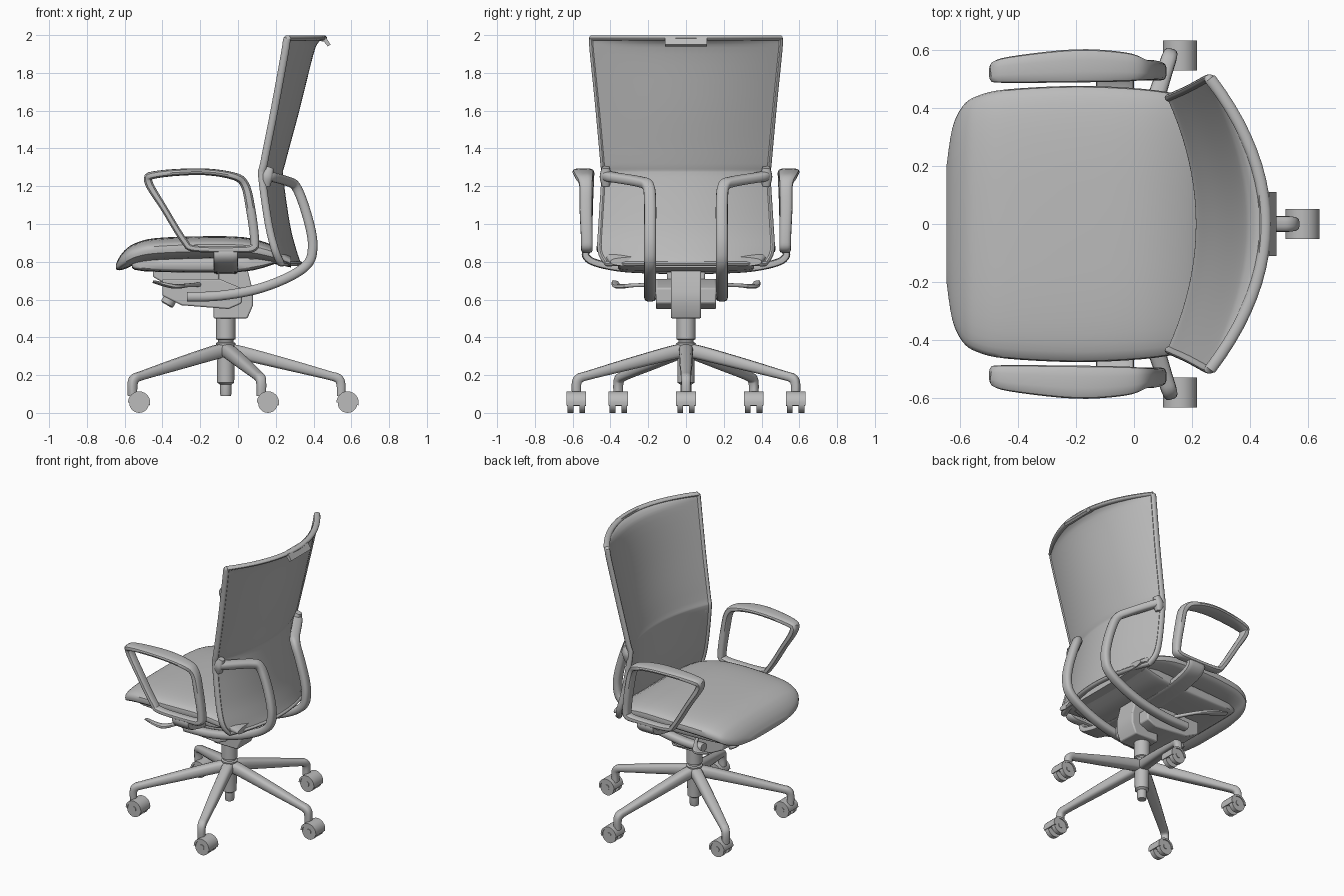
import bpy, bmesh, math
from mathutils import Vector

cube = bpy.data.objects.get("Cube")
if cube:
    bpy.data.objects.remove(cube, do_unlink=True)

grey = bpy.data.materials.new("plain grey")
grey.use_nodes = True
colour = (0.5, 0.5, 0.5, 1)
grey.diffuse_color = colour
for node in grey.node_tree.nodes:
    if node.type == 'BSDF_PRINCIPLED':
        node.inputs["Base Color"].default_value = colour

parts = []
COLUMN = -0.065


def add_object(name, mesh, mirror=False, location=(0, 0, 0)):
    obj = bpy.data.objects.new(name, mesh)
    obj.location = location
    bpy.context.collection.objects.link(obj)
    if mirror:
        mod = obj.modifiers.new("Mirror", 'MIRROR')
        mod.use_axis = (False, True, False)
    parts.append(obj)
    return obj


def finish(bm, name):
    bmesh.ops.recalc_face_normals(bm, faces=bm.faces[:])
    mesh = bpy.data.meshes.new(name)
    bm.to_mesh(mesh)
    bm.free()
    mesh.materials.append(grey)
    return mesh


def loft(bm, rings, closed=False):
    """Skin a list of equal-length point rings."""
    rows = [[bm.verts.new(p) for p in ring] for ring in rings]
    n = len(rows[0])
    for a, b in zip(rows, rows[1:] + rows[:1] if closed else rows[1:]):
        for i in range(n):
            j = (i + 1) % n
            bm.faces.new((a[i], a[j], b[j], b[i]))
    if not closed:
        bm.faces.new(rows[0])
        bm.faces.new(rows[-1])


def smooth(table, steps, closed=False):
    """Catmull-Rom interpolation of rows of numbers."""
    rows = [Vector(r) for r in table]
    n = len(rows)

    def get(i):
        return rows[i % n] if closed else rows[max(0, min(n - 1, i))]
    out = []
    for i in range(n if closed else n - 1):
        a, b, c, d = (get(i + k) for k in (-1, 0, 1, 2))
        for s in range(steps):
            t = s / steps
            out.append(b + (c - a) * (t / 2) + (a * 2 - b * 5 + c * 4 - d) * (t * t / 2)
                       + (b * 3 - a - c * 3 + d) * (t ** 3 / 2))
    return out if closed else out + [rows[-1]]


def oval(n, power):
    pts = []
    for i in range(n):
        a = 2 * math.pi * i / n
        c, s = math.cos(a), math.sin(a)
        pts.append((math.copysign(abs(c) ** (2 / power), c),
                    math.copysign(abs(s) ** (2 / power), s)))
    return pts


def sweep(name, table, side=(0, 1, 0), closed=False, steps=5, power=2.8):
    """Rows are x, y, z, half width along side, half thickness."""
    rows = smooth(table, steps, closed)
    n = len(rows)
    rings = []
    for i, r in enumerate(rows):
        a = rows[(i - 1) % n] if closed else rows[max(i - 1, 0)]
        b = rows[(i + 1) % n] if closed else rows[min(i + 1, n - 1)]
        tangent = Vector((b - a)[:3]).normalized()
        across = Vector(side)
        across = (across - tangent * across.dot(tangent)).normalized()
        normal = tangent.cross(across)
        rings.append([Vector(r[:3]) + across * u * r[3] + normal * v * r[4]
                      for u, v in oval(14, power)])
    bm = bmesh.new()
    loft(bm, rings, closed)
    return finish(bm, name)


def slab(name, table, power, n=40):
    """Rows are x, half width, top, bottom."""
    bm = bmesh.new()
    loft(bm, [[(x, w * u, (top + low) / 2 + v * (top - low) / 2) for u, v in oval(n, power)]
              for x, w, top, low in smooth(table, 4)])
    return finish(bm, name)


def prism(bm, profile, y0, y1):
    loft(bm, [[(x, y, z) for x, z in profile] for y in (y0, y1)])


def disc(x, z, r, n=24):
    return [(x + r * math.cos(2 * math.pi * i / n), z + r * math.sin(2 * math.pi * i / n))
            for i in range(n)]


def turned(name, profile, n=24):
    """Rows are radius, z."""
    bm = bmesh.new()
    loft(bm, [[(x, y, z) for x, y in disc(0, 0, r, n)] for r, z in profile])
    return finish(bm, name)


# Seat cushion and the pan beneath it
add_object("seat", slab("seat", [
    (-.645, .2, .79, .76), (-.625, .33, .83, .755), (-.59, .405, .87, .765),
    (-.54, .44, .9, .785), (-.44, .463, .925, .8), (-.2, .475, .935, .81),
    (.03, .465, .93, .81), (.18, .44, .89, .79), (.28, .4, .83, .77)], 3))
add_object("seat_pan", slab("seat_pan", [
    (-.56, .3, .81, .785), (-.5, .34, .82, .75), (0, .36, .83, .745), (.2, .36, .83, .79)], 6))

# Curved backrest shell: rows are z, edge x, centre x, half width
back = smooth([(.79, .215, .31, .42), (.86, .185, .285, .455), (1, .15, .25, .45),
               (1.25, .115, .215, .435), (1.32, .125, .225, .44), (1.6, .18, .3, .465),
               (1.9, .235, .375, .495), (1.965, .245, .405, .5), (1.985, .25, .44, .5)], 4)


def back_row(row, depth=0, n=20):
    z, edge, centre, w = row
    ts = [2 * i / n - 1 for i in range(n + 1)]
    return [(edge + (centre - edge) * (1 - t * t) + depth, w * t, z) for t in ts]


bm = bmesh.new()
loft(bm, [back_row(r) + back_row(r, .025)[::-1] for r in back])
add_object("backrest", finish(bm, "backrest"))

# Raised rim around the backrest
rim = [back_row(r, .012)[-1] for r in back[:-1]] + back_row(back[-1], .012)[::-1]
rim += [back_row(r, .012)[0] for r in back[-2:0:-1]] + back_row(back[0], .012)[:-1]
add_object("backrest_rim", sweep("backrest_rim", [(*p, .02, .014) for p in rim],
                                 side=(1, 0, 0), closed=True, steps=1, power=2))

# Clip at the top of the backrest
bm = bmesh.new()
prism(bm, [(.43, 1.995), (.465, 1.99), (.49, 1.95), (.475, 1.94), (.455, 1.965), (.43, 1.97)],
      -.11, .11)
add_object("top_clip", finish(bm, "top_clip"))

# Bars that carry the backrest, with their end sockets
add_object("back_bars", sweep("back_bars", [(*p, .032, .026) for p in (
    (-.27, .19, .615), (-.1, .19, .62), (.1, .19, .655), (.27, .19, .72), (.37, .19, .79),
    (.395, .19, .87), (.385, .19, .97), (.345, .19, 1.11), (.305, .2, 1.2),
    (.265, .25, 1.225), (.18, .4, 1.25), (.15, .425, 1.26))]), mirror=True)
add_object("bar_sockets", sweep("bar_sockets", [
    (.15, .425, 1.2, .02, .02), (.155, .425, 1.25, .032, .03), (.17, .425, 1.3, .02, .02)]),
    mirror=True)

# Loop armrests: wide pad on top, slim frame below
add_object("armrests", sweep("armrests", [
    (-.475, .52, 1.225, .033, .022), (-.43, .53, 1.262, .045, .02), (-.2, .544, 1.277, .057, .018),
    (-.03, .54, 1.255, .05, .02), (.035, .53, 1.21, .036, .023), (.065, .53, 1.09, .034, .025),
    (.088, .525, .92, .031, .024), (.075, .525, .872, .031, .022), (-.02, .525, .865, .03, .017),
    (-.23, .525, .87, .03, .017), (-.285, .525, .91, .03, .018), (-.39, .525, 1.08, .032, .018)],
    closed=True), mirror=True)
add_object("arm_brackets", sweep("arm_brackets", [(COLUMN, y, z, .065, .02) for y, z in (
    (.525, .865), (.53, .83), (.48, .795), (.33, .765), (.1, .755))], side=(1, 0, 0), power=5),
    mirror=True)

# Tilt mechanism
bm = bmesh.new()
prism(bm, [(-.13, .5), (.05, .5), (.08, .57), (.08, .64), (.05, .76), (-.13, .76)], -.08, .08)
prism(bm, [(-.4, .62), (-.3, .57), (-.05, .55), (.02, .58), (.02, .66), (-.1, .71), (-.4, .71)],
      -.16, .16)
prism(bm, [(-.45, .72), (-.38, .68), (-.1, .69), (-.1, .76), (-.45, .76)], -.1, .1)
mechanism = add_object("mechanism", finish(bm, "mechanism"))
bevel = mechanism.modifiers.new("Bevel", 'BEVEL')
bevel.width = 0.008
bevel.segments = 2

add_object("levers", sweep("levers", [
    (-.2, .14, .68, .012, .012), (-.27, .28, .675, .012, .01), (-.34, .36, .67, .025, .012),
    (-.45, .375, .695, .018, .006)], side=(1, 1, 0)), mirror=True)
knob = add_object("knob", turned("knob", [(.02, .06), (.02, 0), (.036, 0), (.036, -.05),
                                          (.028, -.056)]), location=(-.35, 0, .62))
knob.rotation_euler.y = math.radians(30)

# Gas column and hub
add_object("column", turned("column", [
    (.027, .09), (.03, .1), (.03, .15), (.045, .16), (.047, .34), (.052, .37), (.04, .375),
    (.04, .385), (.051, .39), (.051, .51)]), location=(COLUMN, 0, 0))

# Caster: two wheels, axle and a hood
bm = bmesh.new()
for y in (-.046, .016):
    prism(bm, disc(0, .052, .052), y, y + .03)
prism(bm, disc(0, .055, .018), -.05, .05)
arc = [math.radians(a) for a in range(-15, 181, 15)]
prism(bm, [(r * math.cos(a), .055 + r * math.sin(a))
           for r, angles in ((.059, arc), (.046, arc[::-1])) for a in angles], -.052, .052)
prism(bm, [(-.04, .05), (.03, .05), (.03, .1), (-.04, .1)], -.014, .014)
caster = finish(bm, "caster")

# Five legs with their casters
leg = sweep("leg", [
    (.01, 0, .33, .04, .035), (.08, 0, .318, .037, .037), (.33, 0, .255, .034, .031),
    (.54, 0, .2, .028, .024), (.595, 0, .182, .027, .025), (.61, 0, .15, .025, .024),
    (.61, 0, .09, .024, .022)])
for i in range(5):
    angle = 2 * math.pi * i / 5
    add_object(f"leg_{i + 1}", leg, location=(COLUMN, 0, 0)).rotation_euler.z = angle
    add_object(f"caster_{i + 1}", caster, location=(
        COLUMN + .61 * math.cos(angle) + .035, .61 * math.sin(angle), 0))

# Smooth shading with crisp edges
bpy.ops.object.select_all(action='DESELECT')
for obj in parts:
    obj.select_set(True)
bpy.context.view_layer.objects.active = parts[0]
bpy.ops.object.shade_smooth_by_angle(angle=math.radians(35))
